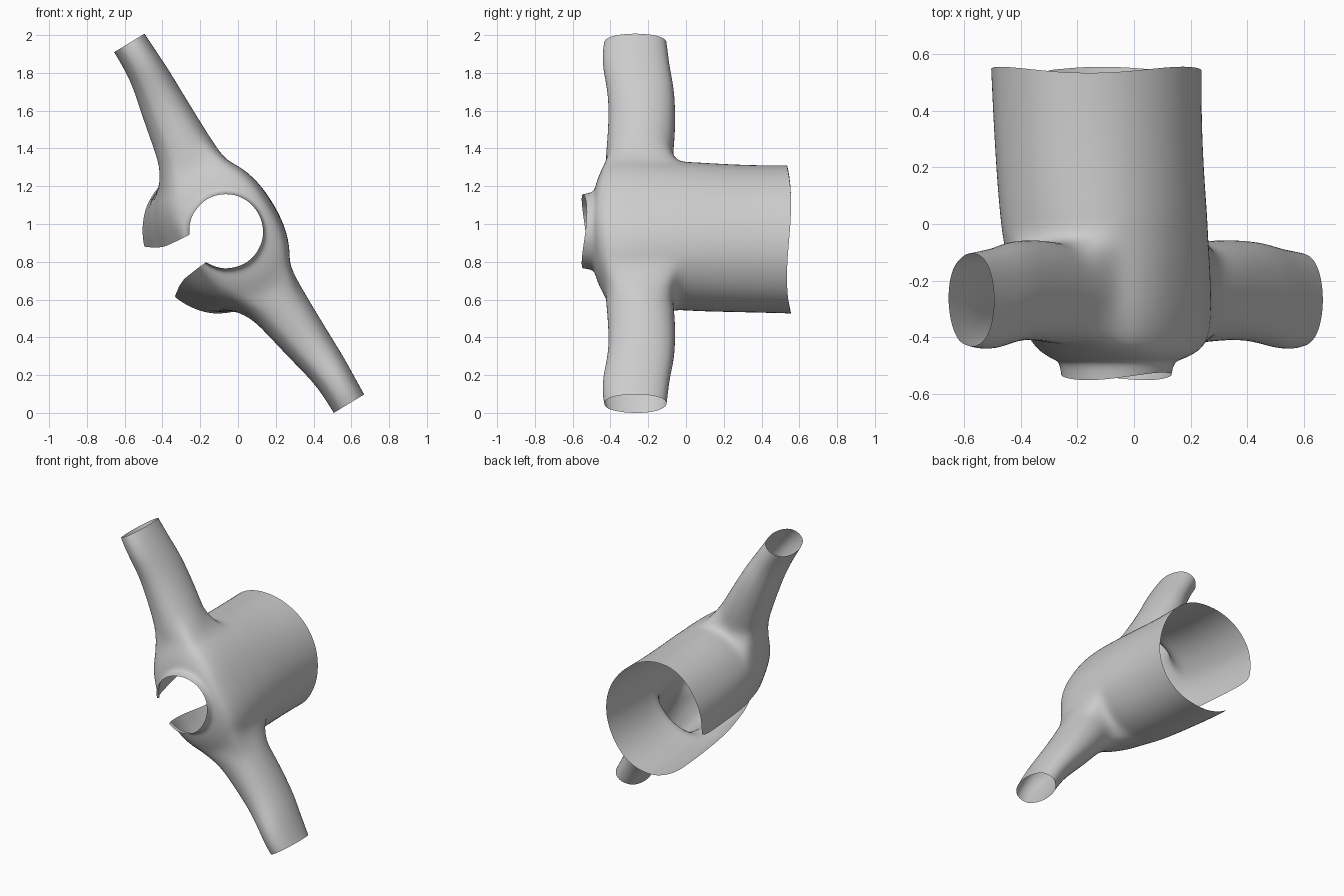
import bpy, bmesh, math
from mathutils import Matrix

if "Cube" in bpy.data.objects:
    bpy.data.objects.remove(bpy.data.objects["Cube"])

# Local frame: x = along the sleeves, y = front(-) to back(+), z = hem to collar
# Body sections: height, half width, front y, back y, half gap, fullness power
ROWS = [(-.545, .41, -.515, .205, .155, 1.0), (-.36, .408, -.505, .205, .15, 1.0),
        (-.16, .41, -.485, .21, .14, .97), (-.03, .41, -.465, .215, .13, .93),
        (.05, .405, -.45, .215, .12, .9), (.14, .405, -.425, .217, .11, .88),
        (.24, .41, -.40, .215, .10, .86), (.34, .41, -.36, .21, .095, .85),
        (.425, .385, -.315, .195, .09, .85), (.46, .31, -.30, .175, .088, .9),
        (.478, .25, -.285, .15, .087, .95), (.488, .21, -.272, .13, .085, 1.0),
        (.525, .20, -.267, .122, .085, 1.0)]
# Column angles from the centre back to below the armhole
BACK = [90, 78, 66, 53, 40, 22, 4, -14, -32]
FRONT = [.25, .5, .75, 1]
ARM_ROWS, ARM_COLS = (4, 8), (4, 8)
# Sleeve rings: x, front y, back y, bottom z, top z
SLEEVE = [(.455, -.205, .115, .065, .428), (.55, -.178, .113, .052, .42),
          (.73, -.142, .112, .05, .412), (.86, -.11, .113, .06, .425),
          (.96, -.092, .11, .08, .445), (1.06, -.088, .105, .09, .447),
          (1.118, -.088, .103, .097, .437)]


def spow(value, p):
    return math.copysign(abs(value) ** p, value)


def body_row(bm, row, index):
    h, a, front, back, gap, p = row
    c, b = (front + back) / 2, (back - front) / 2
    end = -math.acos((gap / a) ** (1 / p))
    start = math.radians(BACK[-1])
    angles = [math.radians(t) for t in BACK]
    angles += [start + (end - start) * f for f in FRONT]
    verts = []
    for t in angles:
        z = h
        if index == 0:                       # wavy hem
            z += .012 * math.sin(3 * t)
        if index == len(ROWS) - 1:           # collar rises at the sides
            z += .028 * math.cos(t) ** 2
        x = 0 if t > 1.57 else a * spow(math.cos(t), p)
        verts.append(bm.verts.new((x, c + b * spow(math.sin(t), p), z)))
    return verts


bm = bmesh.new()

# Body shell with an opening left for the sleeve
grid = [body_row(bm, r, i) for i, r in enumerate(ROWS)]
(r0, r1), (c0, c1) = ARM_ROWS, ARM_COLS
for i in range(len(grid) - 1):
    for j in range(len(grid[0]) - 1):
        if r0 <= i < r1 and c0 <= j < c1:
            continue
        bm.faces.new((grid[i][j], grid[i + 1][j], grid[i + 1][j + 1], grid[i][j + 1]))

# Sleeve grown out of the armhole edge
loop = [grid[r0][j] for j in range(c0, c1)] + [grid[i][c1] for i in range(r0, r1)]
loop += [grid[r1][j] for j in range(c1, c0, -1)] + [grid[i][c0] for i in range(r1, r0, -1)]
n = len(loop)
my, mz = -.06, .238
angles = [math.atan2((v.co.z - mz) / .187, (v.co.y - my) / .17) for v in loop]
unused = [v for i in range(r0 + 1, r1) for v in grid[i][c0 + 1:c1]]
bmesh.ops.delete(bm, geom=unused, context='VERTS')
prev = loop
for x, y0, y1, z0, z1 in SLEEVE:
    ry, rz = (y1 - y0) / 2 * 1.02, (z1 - z0) / 2 * 1.02
    ring = [bm.verts.new((x, (y0 + y1) / 2 + ry * math.cos(t),
                          (z0 + z1) / 2 + rz * math.sin(t))) for t in angles]
    for k in range(n):
        m = (k + 1) % n
        bm.faces.new((prev[k], prev[m], ring[m], ring[k]))
    prev = ring

bmesh.ops.recalc_face_normals(bm, faces=bm.faces)
for f in bm.faces:
    f.smooth = True
mesh = bpy.data.meshes.new("open_jacket")
bm.to_mesh(mesh)
bm.free()
jacket = bpy.data.objects.new("open_jacket", mesh)
bpy.context.collection.objects.link(jacket)

# Second half and smooth cloth surface
mirror = jacket.modifiers.new("mirror", 'MIRROR')
mirror.use_clip = True
sub = jacket.modifiers.new("smooth", 'SUBSURF')
sub.levels = sub.render_levels = 2

# Lay it down: collar towards the front, turned about the y axis
s, c = .52, .854
jacket.matrix_world = Matrix(((s, c, 0, 0), (0, 0, -1, 0), (-c, s, 0, 1), (0, 0, 0, 1)))
